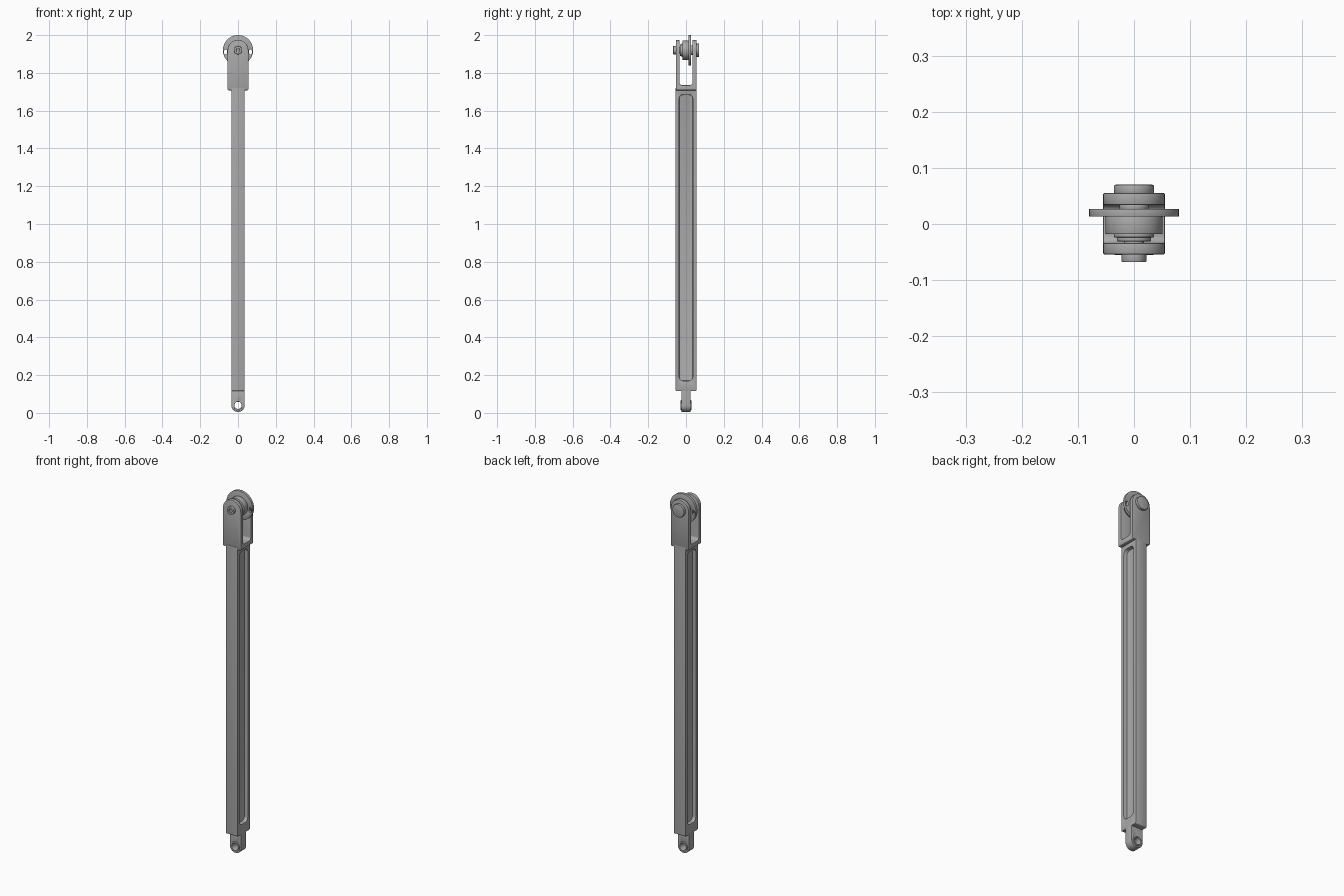
import bpy
import bmesh
from math import sin, cos, pi, radians
from mathutils import Vector

if "Cube" in bpy.data.objects:
    bpy.data.objects.remove(bpy.data.objects["Cube"], do_unlink=True)

steel = bpy.data.materials.new("grey steel")
steel.use_nodes = True
grey = (0.4, 0.4, 0.4, 1)
steel.diffuse_color = grey
steel.node_tree.nodes["Principled BSDF"].inputs["Base Color"].default_value = grey

PIN_Z, EYE_Z = 1.92, 0.04


def rounded(u0, u1, v0, v1, low, high, n=8):
    """Rectangle outline with separate bottom and top corner radii."""
    pts = []
    for sx, sy, r, start in ((1, 1, high, 0), (-1, 1, high, 90),
                             (-1, -1, low, 180), (1, -1, low, 270)):
        cu = u1 - r if sx > 0 else u0 + r
        cv = v1 - r if sy > 0 else v0 + r
        for i in range(n + 1):
            a = radians(start + 90 * i / n)
            p = (cu + r * cos(a), cv + r * sin(a))
            if not pts or (Vector(p) - Vector(pts[-1])).length > 1e-5:
                pts.append(p)
    if (Vector(pts[0]) - Vector(pts[-1])).length < 1e-5:
        pts.pop()
    return pts


def circle(r, z, n=40, x=0):
    return [(x + r * cos(2 * pi * i / n), z + r * sin(2 * pi * i / n)) for i in range(n)]


def prism(name, pts, axis, a, b):
    """Extrude an outline along X (outline in y,z) or Y (outline in x,z)."""
    place = (lambda p, d: (d, p[0], p[1])) if axis == "X" else (lambda p, d: (p[0], d, p[1]))
    bm = bmesh.new()
    lo = [bm.verts.new(place(p, a)) for p in pts]
    hi = [bm.verts.new(place(p, b)) for p in pts]
    bm.faces.new(lo)
    bm.faces.new(hi)
    for i in range(len(pts)):
        j = (i + 1) % len(pts)
        bm.faces.new((lo[i], lo[j], hi[j], hi[i]))
    bmesh.ops.recalc_face_normals(bm, faces=bm.faces)
    mesh = bpy.data.meshes.new(name)
    bm.to_mesh(mesh)
    bm.free()
    obj = bpy.data.objects.new(name, mesh)
    bpy.context.collection.objects.link(obj)
    mesh.materials.append(steel)
    return obj


def finish(obj, cutters=(), bevel=0.0):
    """Cut the openings, soften the edges and smooth the curves."""
    bpy.ops.object.select_all(action="DESELECT")
    bpy.context.view_layer.objects.active = obj
    obj.select_set(True)
    for c in cutters:
        m = obj.modifiers.new("cut", "BOOLEAN")
        m.operation, m.solver, m.object = "DIFFERENCE", "EXACT", c
        bpy.ops.object.modifier_apply(modifier=m.name)
        bpy.data.objects.remove(c, do_unlink=True)
    if bevel:
        m = obj.modifiers.new("soft edges", "BEVEL")
        m.width, m.segments, m.limit_method = bevel, 2, "ANGLE"
        m.angle_limit = radians(40)
        bpy.ops.object.modifier_apply(modifier=m.name)
    bpy.ops.object.shade_smooth_by_angle(angle=radians(35))


def disc(name, r, y0, y1, bevel=0.002, cutters=()):
    finish(prism(name, circle(r, PIN_Z), "Y", y0, y1), cutters, bevel)


# Long bar with a recessed channel in each side
bar = prism("bar", rounded(-0.055, 0.055, 0.115, 1.72, 0.006, 0.001), "X", -0.035, 0.035)
channel = rounded(-0.036, 0.036, 0.17, 1.685, 0.022, 0.022)
pockets = [prism("channel_cutter", channel, "X", s * 0.014, s * 0.06) for s in (-1, 1)]
finish(bar, pockets, 0.002)

# Forked head with rounded cheeks
fork = prism("fork_head", rounded(-0.055, 0.055, 1.708, 1.975, 0.006, 0.0549), "Y", -0.054, 0.055)
slot = prism("slot_cutter", rounded(-0.034, 0.034, 1.735, 2.1, 0.014, 0.001), "X", -0.1, 0.1)
finish(fork, [slot], 0.002)

# Lower eye lug with raised bushing faces
lug = prism("eye_lug", rounded(-0.035, 0.035, 0.005, 0.13, 0.0349, 0.001), "Y", -0.023, 0.023)
finish(lug, [prism("eye_cutter", circle(0.02, EYE_Z), "Y", -0.1, 0.1)], 0.002)
bush = prism("eye_bushing", circle(0.027, EYE_Z), "Y", -0.028, 0.028)
finish(bush, [prism("eye_cutter", circle(0.019, EYE_Z), "Y", -0.1, 0.1)], 0.0015)

# Roller: drum, large flange with side openings, and spacers
disc("roller_drum", 0.051, -0.018, 0.014)
holes = [prism("opening_cutter", rounded(s * 0.066 - 0.007, s * 0.066 + 0.007,
                                         1.898, 1.924, 0.006, 0.006), "Y", -0.1, 0.1)
         for s in (-1, 1)]
disc("roller_flange", 0.08, 0.013, 0.027, 0.003, holes)
disc("front_spacer", 0.036, -0.024, -0.016)
disc("front_washer", 0.03, -0.031, -0.023, 0.001)
disc("rear_washer", 0.026, 0.026, 0.034, 0.001)

# Pin with a broad rear head and a socketed front end
disc("pin_shaft", 0.018, -0.055, 0.056, 0)
disc("pin_head", 0.036, 0.053, 0.07, 0.003)
socket = prism("socket_cutter", circle(0.011, PIN_Z, 6), "Y", -0.1, -0.06)
disc("pin_end", 0.022, -0.068, -0.05, 0.002, [socket])
